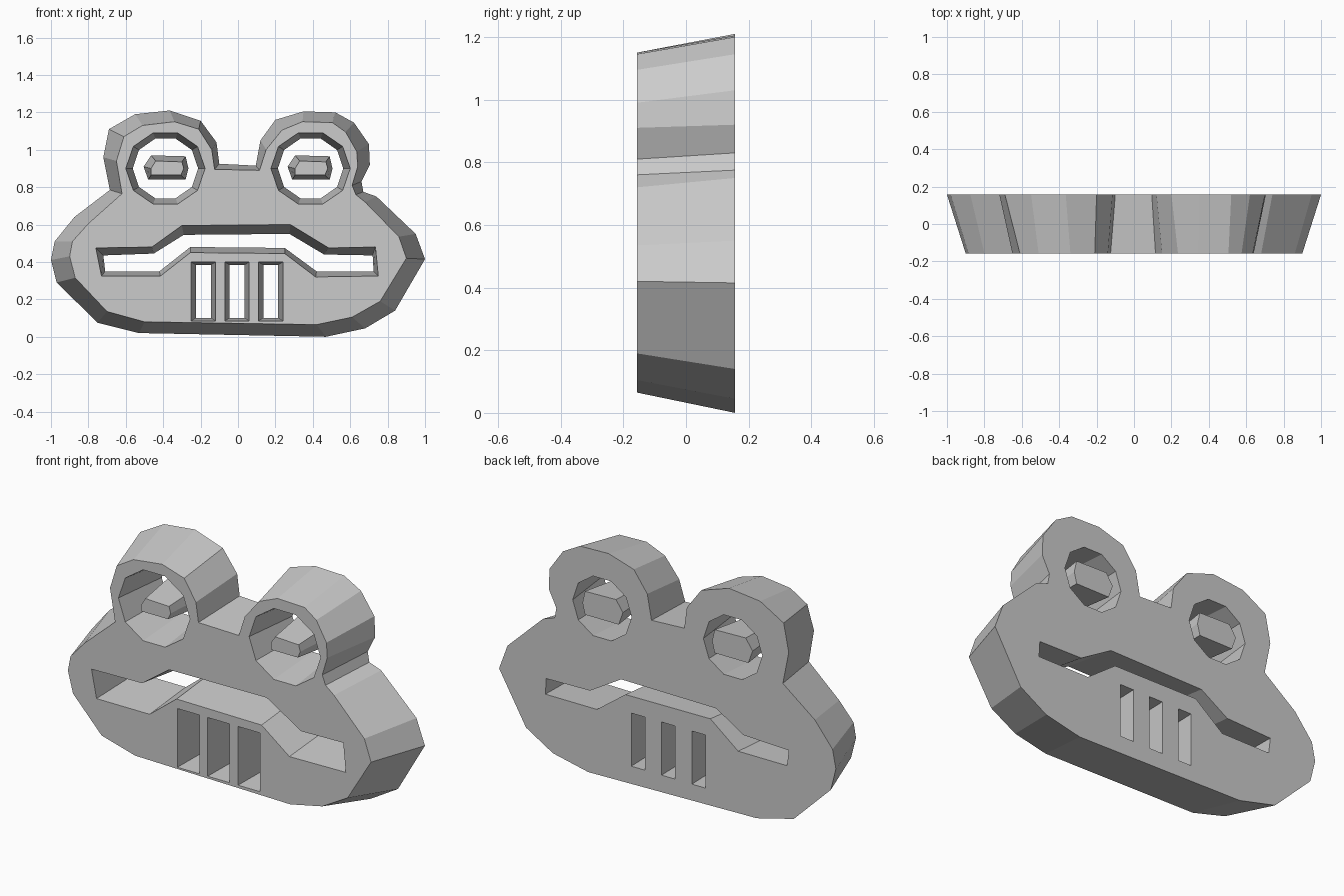
import bpy
import bmesh
from math import cos, sin, tau

# Remove the default cube only
default_cube = bpy.data.objects.get("Cube")
if default_cube:
    bpy.data.objects.remove(default_cube, do_unlink=True)

HALF_DEPTH = 0.157

# Single plain grey material
grey = bpy.data.materials.new("plain grey")
grey.use_nodes = True
grey_colour = (0.6, 0.6, 0.6, 1)
grey.diffuse_color = grey_colour
grey.node_tree.nodes["Principled BSDF"].inputs["Base Color"].default_value = grey_colour


def split_profile(profile):
    """Turn (front x, front z, back x, back z) in hundredths into two loops."""
    front = [(fx / 100, fz / 100) for fx, fz, bx, bz in profile]
    back = [(bx / 100, bz / 100) for fx, fz, bx, bz in profile]
    return front, back


def ellipse(centre_x, centre_z, radius_x, radius_z, sides):
    """A regular ring of points in the front plane."""
    angles = [tau * i / sides for i in range(sides)]
    return [(centre_x + radius_x * cos(a), centre_z + radius_z * sin(a)) for a in angles]


def rectangle(left, right, bottom, top):
    """Four corners, given in hundredths."""
    corners = [(left, bottom), (right, bottom), (right, top), (left, top)]
    return [(x / 100, z / 100) for x, z in corners]


def drafted_slab(name, contours):
    """Join front and back loops with sloping walls; extra contours become holes."""
    bm = bmesh.new()
    front_edges, back_edges = [], []
    for front, back in contours:
        front_verts = [bm.verts.new((x, -HALF_DEPTH, z)) for x, z in front]
        back_verts = [bm.verts.new((x, HALF_DEPTH, z)) for x, z in back]
        count = len(front_verts)
        for i in range(count):
            j = (i + 1) % count
            front_edges.append(bm.edges.new((front_verts[i], front_verts[j])))
            back_edges.append(bm.edges.new((back_verts[i], back_verts[j])))
            bm.faces.new((front_verts[i], front_verts[j], back_verts[j], back_verts[i]))
    # Flat front and back caps, filled around the holes
    for edges in (front_edges, back_edges):
        bmesh.ops.triangle_fill(bm, use_beauty=True, use_dissolve=False, edges=edges)
    bmesh.ops.recalc_face_normals(bm, faces=bm.faces[:])
    mesh = bpy.data.meshes.new(name)
    bm.to_mesh(mesh)
    bm.free()
    mesh.materials.append(grey)
    part = bpy.data.objects.new(name, mesh)
    bpy.context.collection.objects.link(part)
    return part


# Head outline with two raised eye bumps, running up the right side and over the top
head_outline = split_profile([
    (42, 6.5, 47, 0), (61, 10.5, 68, 4.5), (76, 19, 84, 14), (90, 42, 100, 41.5),
    (86, 53.5, 95, 55), (68, 72, 74, 75), (63, 76, 67, 77.5), (61, 81, 66, 83),
    (64, 91, 70.5, 92), (63.5, 99, 70, 103), (57.5, 109.5, 62, 114.5), (50.5, 114.5, 52, 120),
    (34.5, 115, 35, 120.5), (23.5, 110.5, 20, 116), (15, 100, 12, 105), (11.5, 89, 9.5, 91.5),
    (-12.5, 89.5, -10, 92.5), (-14, 100, -11.5, 104), (-21, 111, -20, 115.5),
    (-34, 115, -36.5, 121), (-51, 113, -55, 119), (-61, 107, -69, 111), (-65, 94, -72, 96),
    (-62, 76.5, -68.5, 78.5), (-80, 60.5, -87.5, 64), (-88.5, 51, -98, 51),
    (-90, 43, -100, 41), (-87, 31.5, -97, 29), (-70, 13.5, -75, 7.5), (-50, 8, -53, 2),
])

# Wide stepped mouth slot
mouth = split_profile([
    (-76, 47.5, -72, 43.5), (-46, 48, -45, 44.5), (-30, 59.5, -29, 54.5), (28, 60, 27.5, 55),
    (48.5, 47.5, 46, 44), (73.5, 48, 72, 43.5), (75, 32.5, 72.5, 35), (41.5, 32, 42, 35),
    (25, 44.5, 25, 47.5), (-25.5, 45, -25.5, 48), (-41.5, 32.5, -42, 35), (-73, 32.5, -71, 35),
])

# Three upright slots under the mouth
slots = [
    (rectangle(x - 6.5, x + 6.5, 8.5, 40), rectangle(x - 4, x + 4, 10, 38.5))
    for x in (-18.5, -0.5, 17.5)
]

# Round eye openings, narrowing towards the back
eye_openings = [
    (ellipse(x, 0.9, 0.212, 0.2, 10), ellipse(x, 0.9, 0.175, 0.168, 10))
    for x in (-0.388, 0.388)
]

drafted_slab("head", [head_outline, mouth] + slots + eye_openings)

# Floating pupils, widening towards the back
pupil_profile = [
    (-8, 0, -12, 1), (-5.5, 4, -8, 7), (8.5, 3.5, 10.5, 6.5),
    (9.5, 0, 12, 0), (8, -3.5, 10.5, -6), (-8, -3.5, -9.5, -6),
]
for name, x in (("right_pupil", -38.5), ("left_pupil", 38.5)):
    placed = [(fx + x, fz + 90, bx + x, bz + 90) for fx, fz, bx, bz in pupil_profile]
    drafted_slab(name, [split_profile(placed)])
